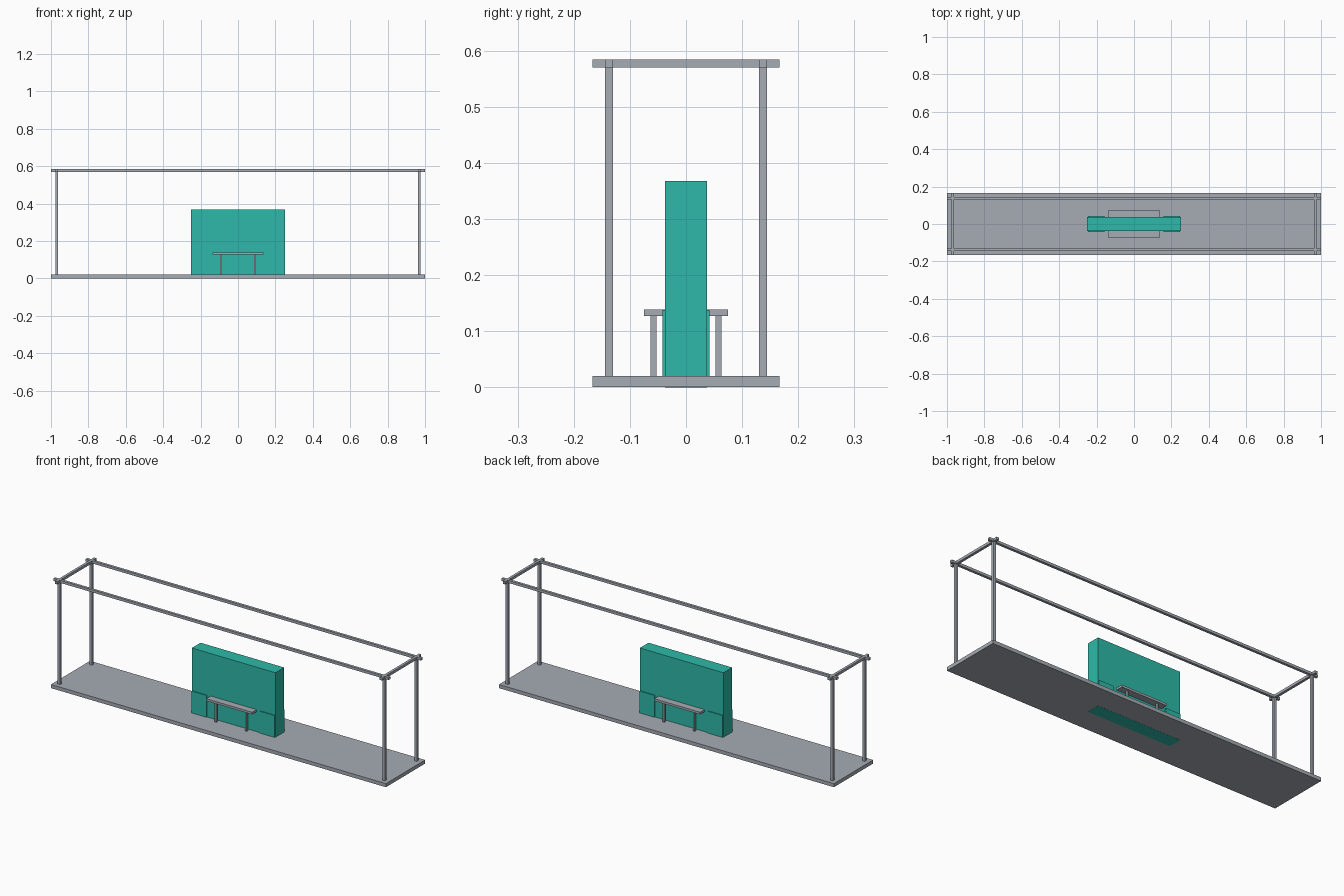
import bpy

if "Cube" in bpy.data.objects:
    bpy.data.objects.remove(bpy.data.objects["Cube"])


def material(name, rgb):
    m = bpy.data.materials.new(name)
    m.diffuse_color = (*rgb, 1)
    m.use_nodes = True
    m.node_tree.nodes["Principled BSDF"].inputs["Base Color"].default_value = m.diffuse_color
    return m


GREY = material("steel grey", (0.376, 0.413, 0.456))
TEAL = material("teal", (0.026, 0.485, 0.392))


def box(name, x, y, z, mat):
    """Box from (min, max) ranges on each axis."""
    bpy.ops.mesh.primitive_cube_add(size=1)
    o = bpy.context.object
    o.name = name
    o.location = [(a + b) / 2 for a, b in (x, y, z)]
    o.scale = [b - a for a, b in (x, y, z)]
    bpy.ops.object.transform_apply(location=True, rotation=False, scale=True)
    o.data.materials.append(mat)
    return o


def around(c, w):
    return (c - w / 2, c + w / 2)


# base platform; the wall foot shows flush through its underside
box("platform", (-1, 1), (-0.167, 0.167), (0.0005, 0.02), GREY)

# open frame: corner posts and crossing top beams
PX, PY, T = 0.97, 0.137, 0.014
for sx in (-1, 1):
    for sy in (-1, 1):
        box("frame_post", around(sx * PX, T), around(sy * PY, T), (0.02, 0.577), GREY)
for s in (-1, 1):
    box("long_top_beam", (-1, 1), around(s * PY, T), (0.57, 0.584), GREY)
    box("cross_top_beam", around(s * PX, T), (-0.167, 0.167), (0.57, 0.584), GREY)

# central wall with slightly thicker lower end panels
box("centre_wall", (-0.25, 0.25), (-0.037, 0.037), (0, 0.368), TEAL)
for s in (-1, 1):
    box("lower_end_panel", around(s * 0.203, 0.088), (-0.042, 0.042), (0.01, 0.138), TEAL)

# a bench on each side of the wall
for s in (-1, 1):
    box("bench_seat", (-0.137, 0.137), around(s * 0.055, 0.04), (0.127, 0.139), GREY)
    for sx in (-1, 1):
        box("bench_leg", around(sx * 0.091, 0.011), around(s * 0.058, 0.011), (0.02, 0.13), GREY)
